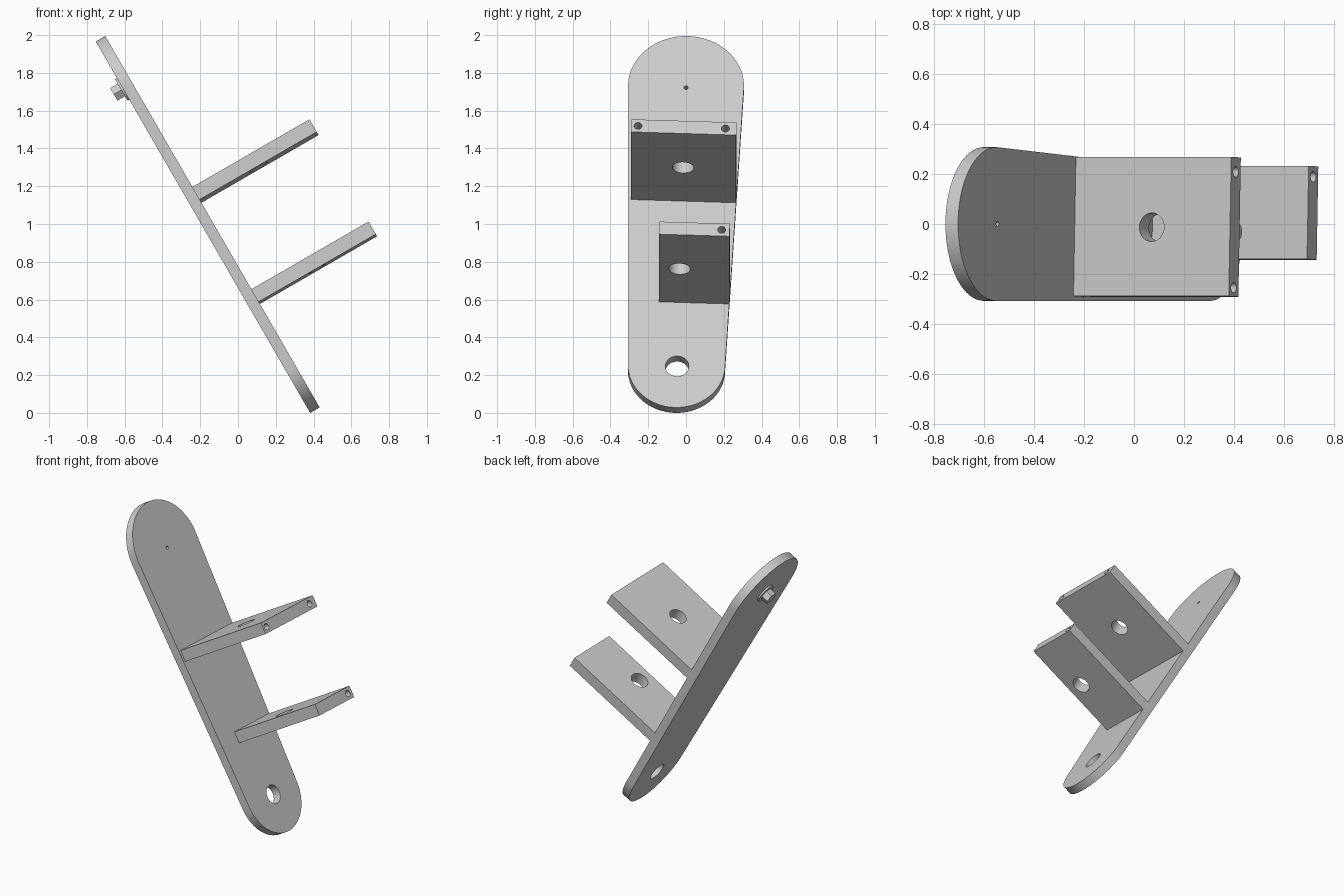
import bpy
import bmesh
from math import radians, pi, cos, sin
from mathutils import Matrix, Vector

old = bpy.data.objects.get("Cube")
if old:
    bpy.data.objects.remove(old, do_unlink=True)

grey = bpy.data.materials.new("light grey")
grey.use_nodes = True
colour = (0.6, 0.6, 0.6, 1)
grey.diffuse_color = colour
grey.node_tree.nodes["Principled BSDF"].inputs["Base Color"].default_value = colour

# Tilted frame: x leaves the plate, y runs across it, z runs up along it
TILT = Matrix.Translation((0.382, 0, 0)) @ Matrix.Rotation(radians(-30), 4, 'Y')
THICK = 0.058
ALONG_X = Matrix.Rotation(pi / 2, 4, 'Y')


def finish(name, bm, frame):
    bmesh.ops.recalc_face_normals(bm, faces=bm.faces)
    mesh = bpy.data.meshes.new(name)
    bm.to_mesh(mesh)
    bm.free()
    mesh.materials.append(grey)
    ob = bpy.data.objects.new(name, mesh)
    bpy.context.collection.objects.link(ob)
    ob.matrix_world = frame
    return ob


def cylinder(name, frame, centre, radius, depth, axis=Matrix(), sides=40):
    bm = bmesh.new()
    bmesh.ops.create_cone(bm, cap_ends=True, segments=sides, radius1=radius,
                          radius2=radius, depth=depth,
                          matrix=Matrix.Translation(centre) @ axis)
    return finish(name, bm, frame)


def select(ob):
    bpy.ops.object.select_all(action='DESELECT')
    ob.select_set(True)
    bpy.context.view_layer.objects.active = ob


def smooth(ob):
    select(ob)
    bpy.ops.object.shade_smooth_by_angle(angle=radians(30))


def drill(ob, cutter):
    cutter.hide_render = True
    bpy.context.view_layer.update()
    mod = ob.modifiers.new("hole", 'BOOLEAN')
    mod.operation = 'DIFFERENCE'
    mod.solver = 'EXACT'
    mod.object = cutter
    select(ob)
    bpy.ops.object.modifier_apply(modifier=mod.name)
    bpy.data.objects.remove(cutter, do_unlink=True)


# Back plate: tapered slab with a round end at each side
def arc(y, z, radius, start):
    steps = 40
    return [Vector((0, y + radius * cos(start + pi * i / steps),
                    z + radius * sin(start + pi * i / steps)))
            for i in range(steps + 1)]


bm = bmesh.new()
outline = arc(0, 1.963, 0.307, 0) + arc(-0.05, 0.257, 0.257, pi)
face = bm.faces.new([bm.verts.new(p) for p in outline])
slab = bmesh.ops.extrude_face_region(bm, geom=[face])
bmesh.ops.translate(bm, vec=(THICK, 0, 0),
                    verts=[v for v in slab["geom"] if isinstance(v, bmesh.types.BMVert)])
plate = finish("back_plate", bm, TILT)
drill(plate, cylinder("cutter", TILT, (0, -0.047, 0.252), 0.062, 0.4, ALONG_X))
drill(plate, cylinder("cutter", TILT, (THICK, 0, 1.955), 0.011, 0.09, ALONG_X, 16))
smooth(plate)


# Shelves: blocks with a large upright hole and small holes in the outer end
def shelf(name, y, z, width, hole_y, end_holes):
    length, height = 0.716, 0.077
    frame = TILT @ Matrix.Translation((THICK, y, z)) @ Matrix.Rotation(radians(-2), 4, 'X')
    bm = bmesh.new()
    bmesh.ops.create_cube(bm, size=1, matrix=Matrix.Translation((length / 2, 0, height / 2))
                          @ Matrix.Diagonal((length, width, height, 1)))
    ob = finish(name, bm, frame)
    drill(ob, cylinder("cutter", frame, (0.355, hole_y, 0), 0.057, 0.4))
    for end_y in end_holes:
        drill(ob, cylinder("cutter", frame, (length, end_y, height / 2),
                           0.021, 0.3, ALONG_X, 24))
    smooth(ob)


shelf("upper_shelf", -0.0125, 1.261, 0.557, -0.003, (-0.243, 0.22))
shelf("lower_shelf", 0.0435, 0.639, 0.373, -0.078, (0.144,))

# Bolt head and washer on the rear of the plate
smooth(cylinder("rear_washer", TILT, (-0.005, 0, 1.98), 0.066, 0.012, ALONG_X))
cylinder("rear_bolt_head", TILT, (-0.029, 0, 1.98), 0.044, 0.056, ALONG_X, 6)
